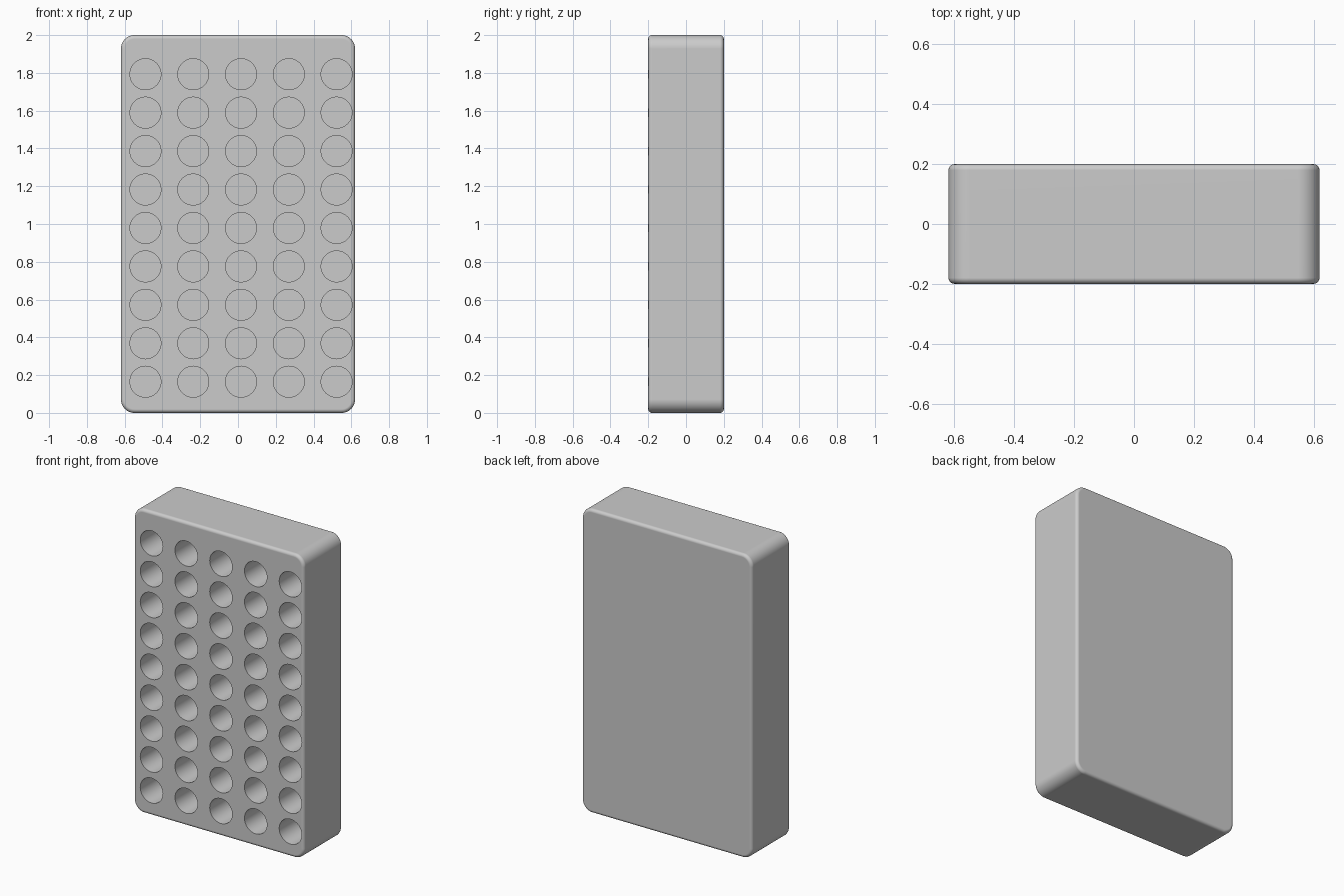
import bpy
import bmesh
import math
from mathutils import Matrix, Vector

cube = bpy.data.objects.get("Cube")
if cube:
    bpy.data.objects.remove(cube, do_unlink=True)

WIDTH, DEPTH, HEIGHT = 1.24, 0.4, 2.0
CORNER, FILLET = 0.072, 0.02
COLUMNS, ROWS = 5, 9
HOLE_RADIUS, HOLE_DEPTH = 0.082, 0.3


def make_object(name, bm):
    mesh = bpy.data.meshes.new(name)
    bm.to_mesh(mesh)
    bm.free()
    obj = bpy.data.objects.new(name, mesh)
    bpy.context.collection.objects.link(obj)
    return obj


def bevel(bm, edges, size, segments):
    bmesh.ops.bevel(bm, geom=edges, offset=size, offset_type='OFFSET',
                    segments=segments, profile=0.5, affect='EDGES',
                    clamp_overlap=True)


# Plain grey material
grey = bpy.data.materials.new("plain_grey")
grey.use_nodes = True
colour = (0.6, 0.6, 0.6, 1)
grey.diffuse_color = colour
shader = next(n for n in grey.node_tree.nodes if n.type == 'BSDF_PRINCIPLED')
shader.inputs["Base Color"].default_value = colour

# Block: large corner rounding, then a fine fillet around front and back
bm = bmesh.new()
bmesh.ops.create_cube(bm, size=1)
bmesh.ops.scale(bm, vec=Vector((WIDTH, DEPTH, HEIGHT)), verts=bm.verts)
bmesh.ops.translate(bm, vec=Vector((0, 0, HEIGHT / 2)), verts=bm.verts)
bevel(bm, [e for e in bm.edges
           if abs(e.verts[0].co.y - e.verts[1].co.y) > DEPTH / 2], CORNER, 10)
bevel(bm, [e for e in bm.edges
           if abs(e.verts[0].co.y - e.verts[1].co.y) < DEPTH / 2], FILLET, 5)
block = make_object("block", bm)
block.data.materials.append(grey)

# Grid of round blind holes
bm = bmesh.new()
overlap = 0.1
turn = Matrix.Rotation(math.pi / 2, 4, 'X')
middle = -DEPTH / 2 + (HOLE_DEPTH - overlap) / 2
for column in range(COLUMNS):
    for row in range(ROWS):
        place = Vector((-0.49 + 0.253 * column, middle, 0.165 + 0.2035 * row))
        bmesh.ops.create_cone(bm, cap_ends=True, segments=48,
                              radius1=HOLE_RADIUS, radius2=HOLE_RADIUS,
                              depth=HOLE_DEPTH + overlap,
                              matrix=Matrix.Translation(place) @ turn)
cutter = make_object("hole_cutter", bm)
cutter.data.materials.append(grey)
cutter.hide_render = True

# Cut the holes and discard the cutter
cut = block.modifiers.new("holes", 'BOOLEAN')
cut.operation = 'DIFFERENCE'
cut.solver = 'EXACT'
cut.object = cutter
bpy.ops.object.select_all(action='DESELECT')
block.select_set(True)
bpy.context.view_layer.objects.active = block
bpy.ops.object.modifier_apply(modifier=cut.name)
bpy.data.objects.remove(cutter, do_unlink=True)

# Smooth rounding with flat faces kept flat
bpy.ops.object.shade_smooth_by_angle(angle=math.radians(35))
normals = block.modifiers.new("face_normals", 'WEIGHTED_NORMAL')
normals.keep_sharp = True
